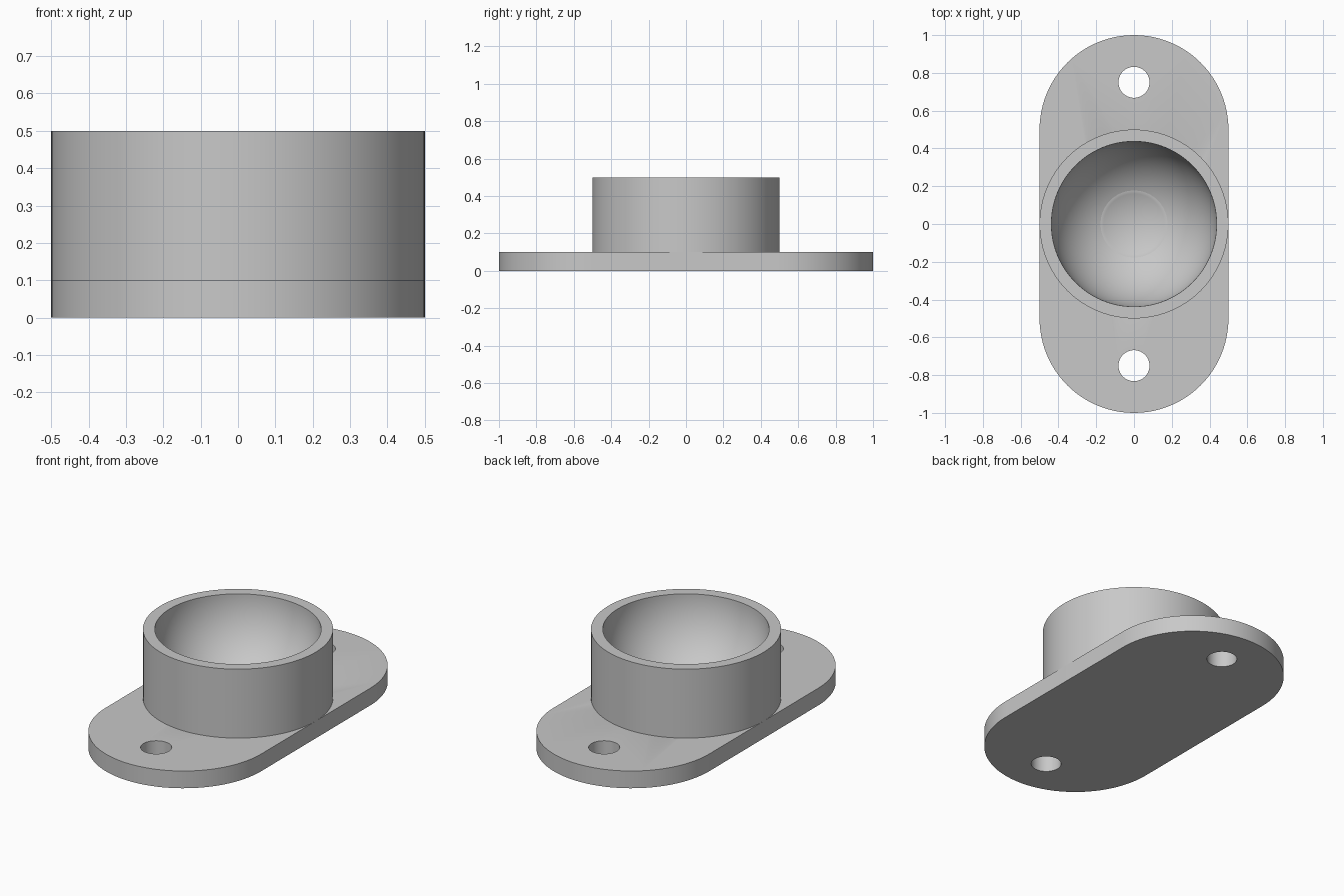
import bpy, bmesh
from math import sin, cos, pi, asin, radians

cube = bpy.data.objects.get("Cube")
if cube:
    bpy.data.objects.remove(cube, do_unlink=True)

R = 0.5            # collar radius and plate end radius
BOWL = 0.4375      # spherical seat radius
PLATE = 0.1        # plate thickness
TOP = 0.5          # rim height
HOLE = 0.082       # screw hole radius
HOLE_Y = 0.75
SEG = 96

grey = bpy.data.materials.new("light_grey")
grey.use_nodes = True
colour = (0.58, 0.58, 0.58, 1)
grey.diffuse_color = colour
grey.node_tree.nodes["Principled BSDF"].inputs["Base Color"].default_value = colour


def add_object(name, bm):
    bmesh.ops.remove_doubles(bm, verts=bm.verts, dist=1e-5)
    bmesh.ops.recalc_face_normals(bm, faces=bm.faces)
    mesh = bpy.data.meshes.new(name)
    bm.to_mesh(mesh)
    bm.free()
    mesh.materials.append(grey)
    obj = bpy.data.objects.new(name, mesh)
    bpy.context.collection.objects.link(obj)
    return obj


def lathe(name, profile):
    bm = bmesh.new()
    verts = [bm.verts.new((r, 0, z)) for r, z in profile]
    edges = [bm.edges.new(pair) for pair in zip(verts, verts[1:])]
    bmesh.ops.spin(bm, geom=verts + edges, cent=(0, 0, 0), axis=(0, 0, 1),
                   angle=2 * pi, steps=SEG)
    return add_object(name, bm)


def prism(name, outline, z0, z1):
    bm = bmesh.new()
    face = bm.faces.new([bm.verts.new((x, y, z0)) for x, y in outline])
    new = bmesh.ops.extrude_face_region(bm, geom=[face], use_keep_orig=True)["geom"]
    bmesh.ops.translate(bm, vec=(0, 0, z1 - z0),
                        verts=[v for v in new if isinstance(v, bmesh.types.BMVert)])
    return add_object(name, bm)


def arc(a0, a1, steps):
    # Points on the bowl, measured downwards from the rim
    angles = [a0 + (a1 - a0) * i / steps for i in range(steps + 1)]
    return [(BOWL * cos(a), TOP - BOWL * sin(a)) for a in angles]


def circle(radius, cy, a0=0, count=SEG, step=2 * pi / SEG):
    return [(radius * cos(a0 + i * step), cy + radius * sin(a0 + i * step))
            for i in range(count)]


# Collar with the spherical seat, down to the plate's top
seam = asin((TOP - PLATE) / BOWL)
upper, lower = arc(0, seam, 28), arc(seam, pi / 2, 10)
collar = lathe("collar", [(R, PLATE), (R, TOP)] + upper)

# Mounting plate with rounded ends
half = SEG // 2 + 1
plate = prism("mounting_plate",
              circle(R, R, 0, half) + circle(R, -R, pi, half), 0, PLATE)

# Cutters for the bottom of the seat and the two screw holes
lower[-1] = (0, TOP - BOWL)
cutters = [lathe("seat_cutter", [(0, TOP)] + upper + lower[1:])]
for side in (-1, 1):
    cutters.append(prism("hole_cutter", circle(HOLE, side * HOLE_Y), -0.1, 0.2))

bpy.context.view_layer.objects.active = plate
for cutter in cutters:
    cutter.hide_render = True
    mod = plate.modifiers.new("cut", "BOOLEAN")
    mod.operation = "DIFFERENCE"
    mod.solver = "EXACT"
    mod.object = cutter
    bpy.ops.object.modifier_apply(modifier=mod.name)
for cutter in cutters:
    bpy.data.objects.remove(cutter, do_unlink=True)

# Smooth curves, sharp rims
for obj in (collar, plate):
    bpy.ops.object.select_all(action="DESELECT")
    obj.select_set(True)
    bpy.context.view_layer.objects.active = obj
    bpy.ops.object.shade_smooth_by_angle(angle=radians(30))
